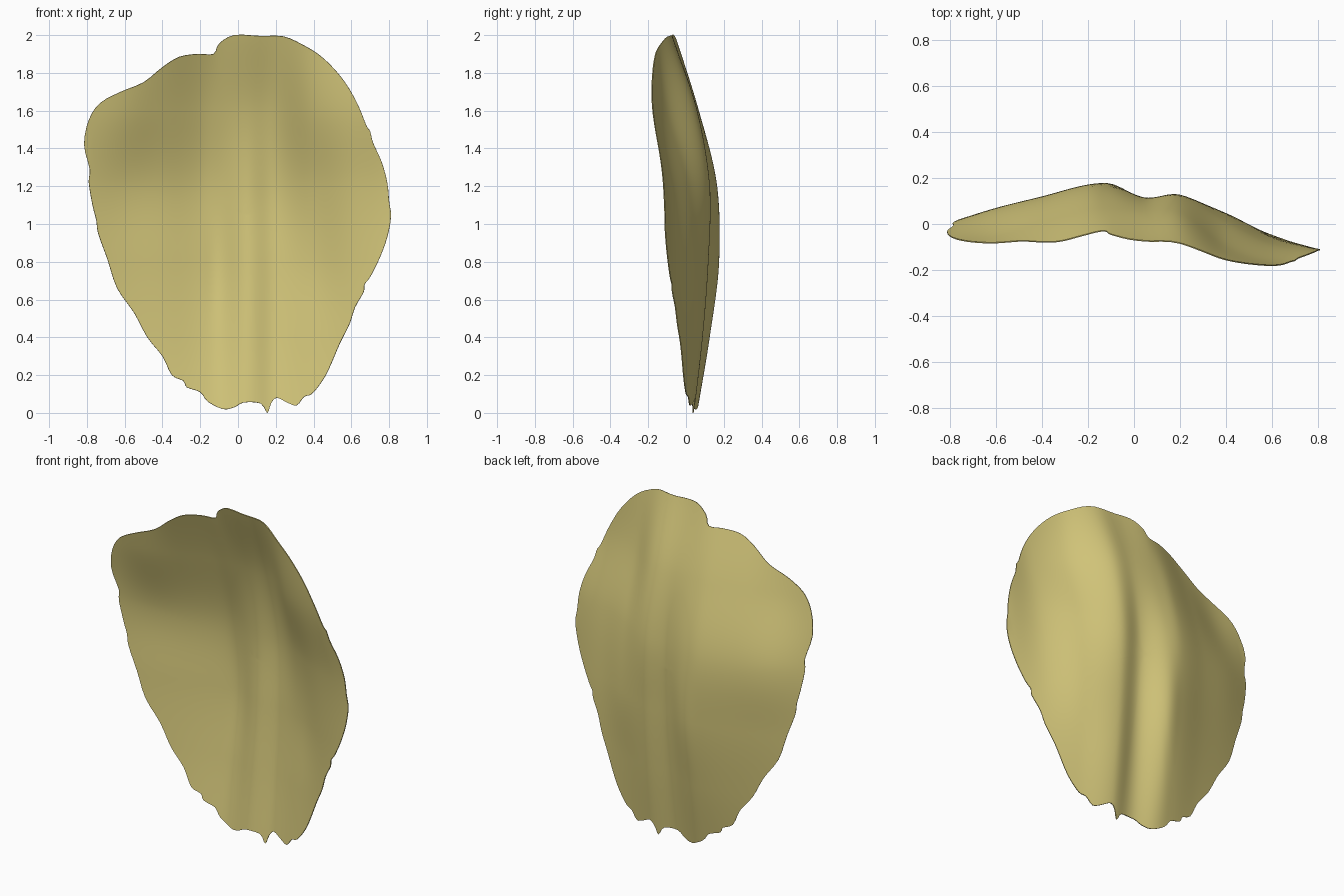
import bpy, bmesh

if "Cube" in bpy.data.objects:
    bpy.data.objects.remove(bpy.data.objects["Cube"])

# Silhouette of the petal in the front view (x, z), clockwise from the top
OUTLINE = [(-.02, 2), (.12, 1.995), (.24, 1.993), (.34, 1.95), (.43, 1.895), (.51, 1.82), (.58, 1.73),
    (.64, 1.62), (.68, 1.52), (.70, 1.49), (.715, 1.43), (.76, 1.33), (.79, 1.22), (.80, 1.12), (.81, 1.04),
    (.79, .93), (.75, .82), (.70, .72), (.67, .68), (.665, .64), (.62, .56), (.59, .47), (.54, .37), (.48, .23),
    (.44, .16), (.39, .10), (.35, .085), (.31, .04), (.26, .055), (.205, .08), (.175, .05), (.155, .0),
    (.12, .05), (.03, .055), (-.02, .03), (-.08, .02), (-.16, .06), (-.20, .11), (-.27, .135), (-.29, .17),
    (-.35, .20), (-.40, .30), (-.48, .40), (-.55, .53), (-.64, .66), (-.69, .81), (-.74, .95), (-.75, 1.02),
    (-.77, 1.10), (-.79, 1.22), (-.785, 1.29), (-.815, 1.42), (-.79, 1.55), (-.73, 1.64), (-.62, 1.70),
    (-.50, 1.75), (-.40, 1.83), (-.31, 1.885), (-.21, 1.90), (-.13, 1.90), (-.10, 1.955)]

# Depth y at crossing columns (x) and rows (z): ridges, centre groove and curled rim
COLS = [-.8, -.6, -.4, -.2, -.1, .05, .2, .4, .6, .8]
ROWS = [0, .4, .8, 1.2, 1.6, 2.0]
DEPTH = [
    [-.02, .00, .02, .05, .055, .02, .04, -.01, -.06, -.12],
    [-.01, .03, .07, .115, .12, .065, .085, .02, -.05, -.12],
    [.00, .055, .105, .16, .17, .10, .115, .045, -.055, -.11],
    [.00, .06, .11, .16, .155, .11, .12, .01, -.09, -.12],
    [-.07, -.055, .00, .06, .065, .055, .045, -.10, -.17, -.175],
    [-.15, -.15, -.14, -.08, -.06, -.075, -.085, -.17, -.20, -.20]]


def spline(keys, vals, t):
    """Smooth cubic curve through uneven keys."""
    n = len(keys)
    t = min(max(t, keys[0]), keys[-1])
    i = 0
    while i < n - 2 and t > keys[i + 1]:
        i += 1

    def slope(k):
        a, b = max(k - 1, 0), min(k + 1, n - 1)
        return (vals[b] - vals[a]) / (keys[b] - keys[a])
    h = keys[i + 1] - keys[i]
    u = (t - keys[i]) / h
    return ((2*u**3 - 3*u**2 + 1) * vals[i] + (u**3 - 2*u**2 + u) * h * slope(i)
            + (3*u**2 - 2*u**3) * vals[i + 1] + (u**3 - u**2) * h * slope(i + 1))


def depth(x, z):
    return spline(ROWS, [spline(COLS, row, x) for row in DEPTH], z)


def smooth_loop(pts, steps):
    """Rounded closed loop through the points."""
    out, n = [], len(pts)
    for i in range(n):
        a, b, c, d = (pts[(i + k) % n] for k in (-1, 0, 1, 2))
        for s in range(steps):
            u = s / steps
            out.append(tuple(.5 * (2*b[k] + (c[k] - a[k])*u + (2*a[k] - 5*b[k] + 4*c[k] - d[k])*u*u
                                   + (3*b[k] - a[k] - 3*c[k] + d[k])*u**3) for k in (0, 1)))
    return out


# Petal sheet: rings shrinking from the rim to the middle, pushed to the right depth
loop = smooth_loop(OUTLINE, 3)
CX, CZ, RINGS = .03, 1.05, 36
bm = bmesh.new()
rings = []
for r in range(RINGS):
    f = 1 - r / RINGS
    ring = []
    for x, z in loop:
        px, pz = CX + (x - CX) * f, CZ + (z - CZ) * f
        ring.append(bm.verts.new((px, depth(px, pz), max(pz, 0))))
    rings.append(ring)
mid = bm.verts.new((CX, depth(CX, CZ), CZ))
n = len(loop)
for a, b in zip(rings, rings[1:]):
    for i in range(n):
        bm.faces.new((a[i], b[i], b[(i + 1) % n], a[(i + 1) % n]))
for i in range(n):
    bm.faces.new((rings[-1][i], mid, rings[-1][(i + 1) % n]))
bmesh.ops.recalc_face_normals(bm, faces=bm.faces)
mesh = bpy.data.meshes.new("petal")
bm.to_mesh(mesh)
bm.free()

petal = bpy.data.objects.new("petal", mesh)
bpy.context.collection.objects.link(petal)
mat = bpy.data.materials.new("pale yellow")
mat.diffuse_color = (.67, .58, .2, 1)
mat.use_nodes = True
mat.node_tree.nodes["Principled BSDF"].inputs["Base Color"].default_value = mat.diffuse_color
mesh.materials.append(mat)

# Paper-thin body with smooth shading
solid = petal.modifiers.new("thickness", 'SOLIDIFY')
solid.thickness = .005
solid.offset = 0
bpy.context.view_layer.objects.active = petal
petal.select_set(True)
bpy.ops.object.modifier_apply(modifier=solid.name)
bpy.ops.object.shade_smooth_by_angle(angle=.7)
